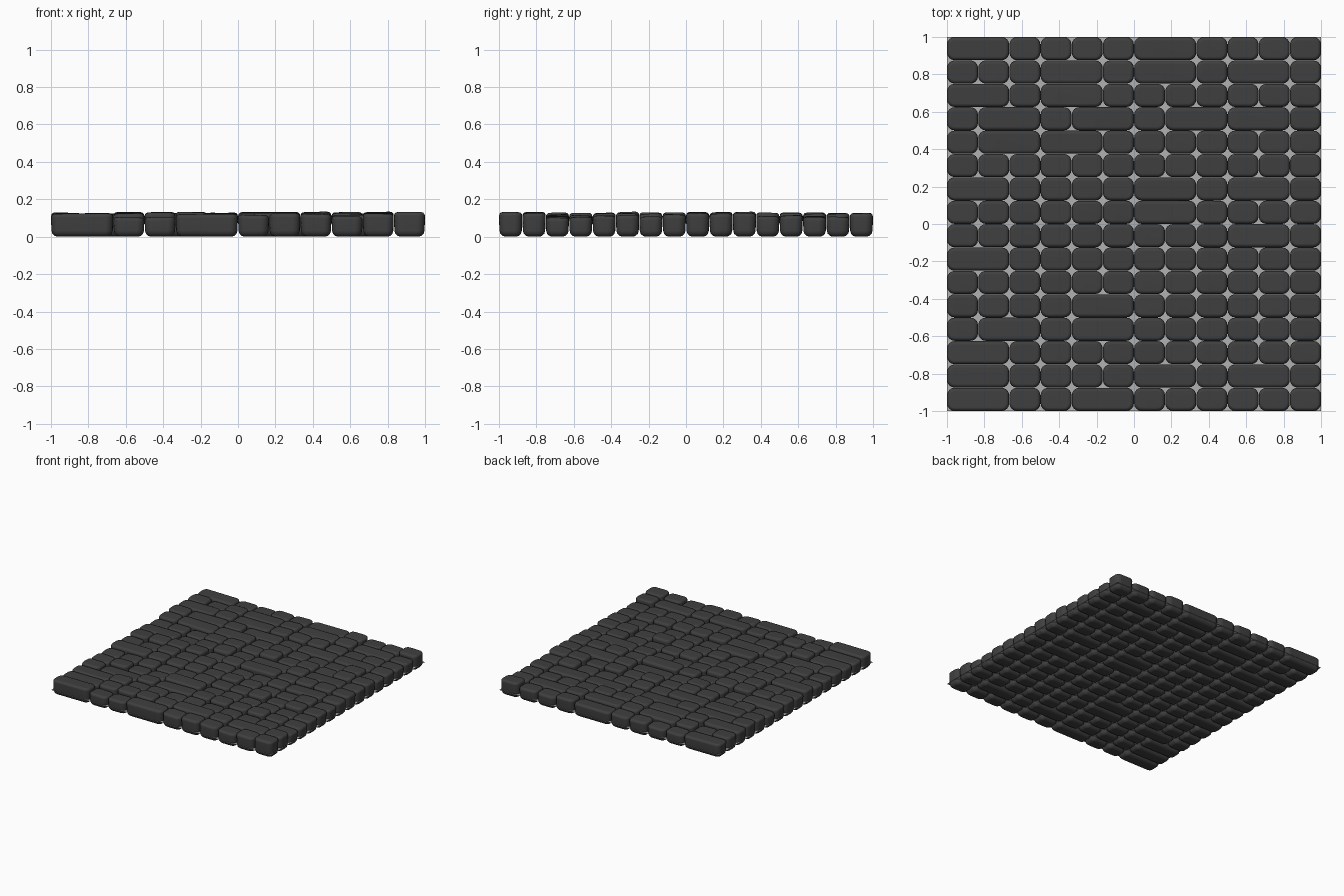
import bpy
import bmesh
import random
from mathutils import Matrix, Vector

random.seed(7)

cube = bpy.data.objects.get("Cube")
if cube:
    bpy.data.objects.remove(cube, do_unlink=True)

COLUMNS, ROWS = 12, 16
CELL_X, CELL_Y = 2 / COLUMNS, 2 / ROWS
MORTAR_Z = 0.035
TAPER = 0.004

# Stone widths in cells, one string per course, from back to front
COURSES = """
2111121111 111212121 2121111111 12121221
1221111111 111111111111 211112121 11111121111
11111111121 21111111111 111111111111 11112111111
1212111111 21111111111 211112121 2112111111
""".split()


def make_material(name, value):
    mat = bpy.data.materials.new(name)
    mat.use_nodes = True
    color = (value, value, value, 1)
    mat.diffuse_color = color
    bsdf = mat.node_tree.nodes["Principled BSDF"]
    bsdf.inputs["Base Color"].default_value = color
    bsdf.inputs["Roughness"].default_value = 0.9
    return mat


def make_object(name, bm, mat):
    mesh = bpy.data.meshes.new(name)
    bm.to_mesh(mesh)
    bm.free()
    mesh.materials.append(mat)
    obj = bpy.data.objects.new(name, mesh)
    bpy.context.collection.objects.link(obj)
    return obj


def add_stone(bm, x, y, width, height):
    """One block on the ground, narrower underneath, with a slightly tilted top."""
    verts = bmesh.ops.create_cube(bm, size=1)["verts"]
    tilt_x, tilt_y = (random.uniform(-0.005, 0.005) for _ in range(2))
    inset = Vector((1 - 2 * TAPER / width, 1 - 2 * TAPER / CELL_Y, 1))
    for v in verts:
        slope = tilt_x * v.co.x + tilt_y * v.co.y
        top = v.co.z > 0
        v.co = v.co * Vector((width, CELL_Y, 0))
        if top:
            v.co.z = height + slope
        else:
            v.co *= inset
    bmesh.ops.transform(bm, matrix=Matrix.Translation((x, y, 0)), verts=verts)


def round_edges(bm, edges, radius, segments):
    bmesh.ops.bevel(bm, geom=edges, offset=radius, segments=segments,
                    profile=0.5, affect="EDGES", clamp_overlap=True)
    bm.normal_update()


def rim(bm, direction):
    """Edges between the top (1) or bottom (-1) faces and the sides."""
    return [e for e in bm.edges
            if sum(f.normal.z * direction > 0.95 for f in e.link_faces) == 1]


stone_mat = make_material("dark_stone", 0.05)
mortar_mat = make_material("light_mortar", 0.44)

# Courses of rounded stones at varied heights
for row, widths in enumerate(COURSES):
    bm = bmesh.new()
    y = 1 - (row + 0.5) * CELL_Y
    x = -1
    for cells in map(int, widths):
        width = cells * CELL_X
        add_stone(bm, x + width / 2, y, width, random.uniform(0.102, 0.132))
        x += width
    bm.normal_update()
    corners = [e for e in bm.edges
               if abs(e.verts[0].co.z - e.verts[1].co.z) > 0.05]
    round_edges(bm, corners, 0.04, 4)
    round_edges(bm, rim(bm, 1), 0.02, 3)
    round_edges(bm, rim(bm, -1), 0.032, 3)
    for face in bm.faces:
        face.smooth = True
    course = make_object(f"stone_course_{row + 1}", bm, stone_mat)
    course.modifiers.new("flat_face_normals", "WEIGHTED_NORMAL")

# Thin mortar sheet between the stones
bm = bmesh.new()
bmesh.ops.create_grid(bm, x_segments=1, y_segments=1, size=1,
                      matrix=Matrix.Translation((0, 0, MORTAR_Z)))
make_object("mortar_sheet", bm, mortar_mat)
